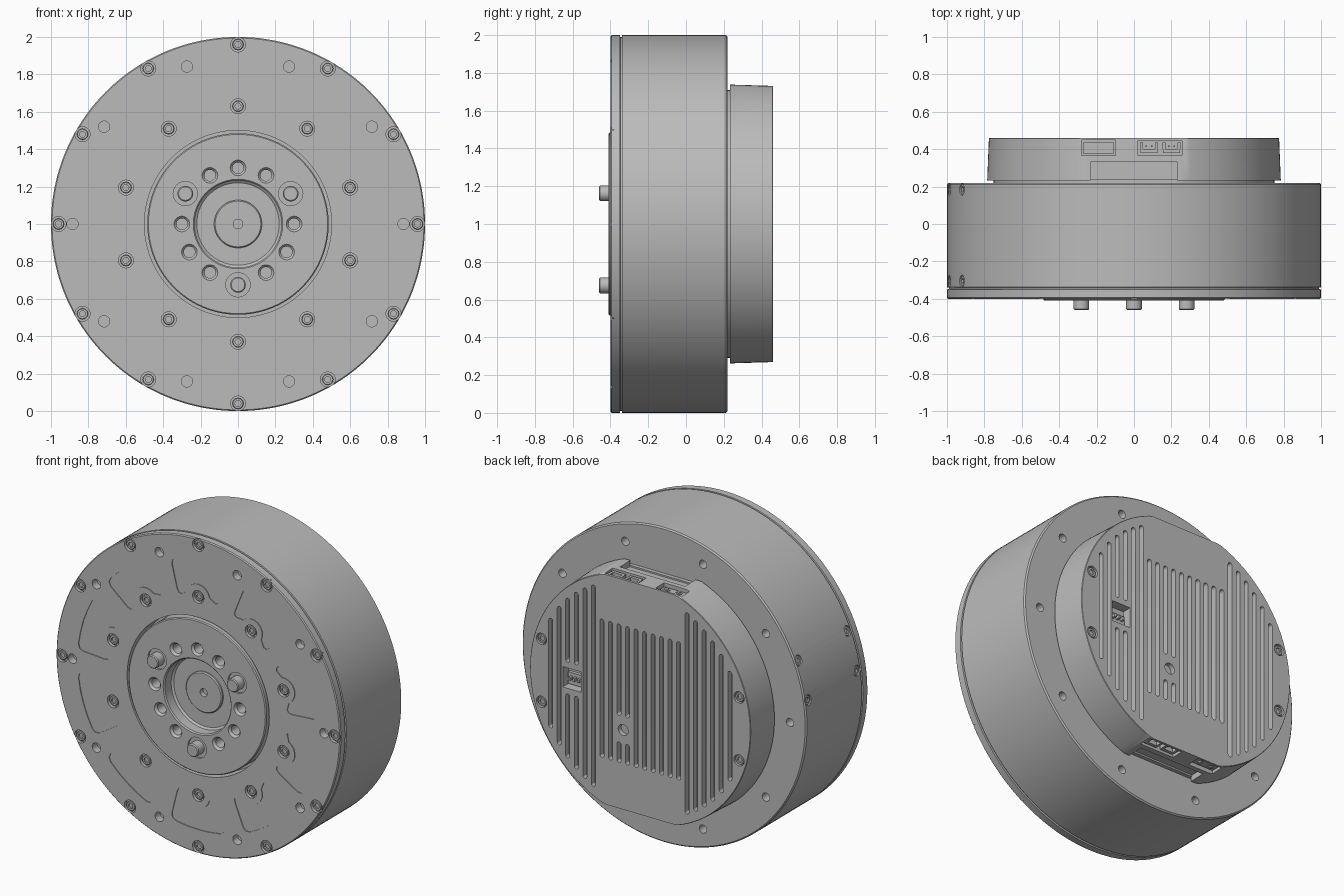
import bpy, bmesh, math
from math import cos, sin, radians, sqrt, pi
from mathutils import Matrix, Vector

if "Cube" in bpy.data.objects:
    bpy.data.objects.remove(bpy.data.objects["Cube"])

GREY = (0.5, 0.5, 0.5, 1)
metal = bpy.data.materials.new("machined_grey")
metal.use_nodes = True
metal.diffuse_color = GREY
metal.node_tree.nodes["Principled BSDF"].inputs["Base Color"].default_value = GREY

FRONT, DISC, BACK = -0.40, -0.41, 0.46
LIFT = Matrix.Translation((0, 0, 1))


# ---------- helpers: the motor axis is y, local +y points into the material ----------
def lathe(bm, profile, m=Matrix(), segs=24):
    rings = []
    for r, y in profile:
        if r == 0:
            rings.append([bm.verts.new(m @ Vector((0, y, 0)))] * segs)
        else:
            rings.append([bm.verts.new(m @ Vector((r * cos(2 * pi * i / segs), y, r * sin(2 * pi * i / segs))))
                          for i in range(segs)])
    for a, b in zip(rings, rings[1:]):
        for i in range(segs):
            j = (i + 1) % segs
            corners = list(dict.fromkeys([a[i], a[j], b[j], b[i]]))
            bm.faces.new(corners)


def prism(bm, outline, y0, y1, m=Matrix()):
    ends = [[bm.verts.new(m @ Vector((x, y, z))) for x, z in outline] for y in (y0, y1)]
    bm.faces.new(ends[0])
    bm.faces.new(ends[1])
    for i in range(len(outline)):
        j = (i + 1) % len(outline)
        bm.faces.new((ends[0][i], ends[0][j], ends[1][j], ends[1][i]))


def block(bm, xs, ys, zs):
    prism(bm, [(xs[0], zs[0]), (xs[1], zs[0]), (xs[1], zs[1]), (xs[0], zs[1])], *ys)


def stadium(x, z0, z1, r):
    top = [(x + r * cos(pi * i / 8), z1 - r + r * sin(pi * i / 8)) for i in range(9)]
    return top + [(2 * x - px, z0 + z1 - pz) for px, pz in top]


def polar(r, deg):
    return r * cos(radians(deg)), r * sin(radians(deg))


def front_at(r, deg, y=FRONT):
    x, z = polar(r, deg)
    return Matrix.Translation((x, y, z))


def back_at(x, z, y=BACK):
    return Matrix.Translation((x, y, z)) @ Matrix.Rotation(pi, 4, 'Z')


def side_at(deg, y, r=1.0):
    x, z = polar(r, deg)
    return (Matrix.Translation((x, y, z)) @ Matrix.Rotation(-radians(deg), 4, 'Y')
            @ Matrix.Rotation(pi / 2, 4, 'Z'))


def hole(bm, r, depth, m):
    lathe(bm, [(0, -0.02), (r, -0.02), (r, depth), (0, depth)], m)


def finish(name, bm, cutter=None):
    objs = []
    for label, b in ((name, bm), (name + "_cutter", cutter)):
        if b is None:
            continue
        bmesh.ops.recalc_face_normals(b, faces=b.faces)
        b.transform(LIFT)
        me = bpy.data.meshes.new(label)
        b.to_mesh(me)
        b.free()
        ob = bpy.data.objects.new(label, me)
        bpy.context.collection.objects.link(ob)
        me.materials.append(metal)
        objs.append(ob)
    bpy.ops.object.select_all(action='DESELECT')
    ob = objs[0]
    bpy.context.view_layer.objects.active = ob
    ob.select_set(True)
    if cutter is not None:
        mod = ob.modifiers.new("cuts", 'BOOLEAN')
        mod.operation, mod.solver, mod.object = 'DIFFERENCE', 'EXACT', objs[1]
        bpy.ops.object.modifier_apply(modifier=mod.name)
        bpy.data.objects.remove(objs[1])
    bpy.ops.object.shade_smooth_by_angle(angle=radians(30))
    return ob


# ---------- where the screws sit ----------
outer_screws = [front_at(0.96, 30 * i) for i in range(12)]
inner_screws = [front_at(0.63, 36 * i + 18) for i in range(10)]
side_screws = [side_at(a, y) for a in (157, 171) for y in (-0.305, 0.185)]
cover_screws = [back_at(x, z) for x in (-0.695, 0.695) for z in (-0.2, 0.2)]

# ---------- housing with front plate, groove and rear ring ----------
housing, cuts = bmesh.new(), bmesh.new()
lathe(housing, [(0, -0.3), (0.5, -0.3), (0.5, FRONT), (0.994, FRONT), (1, -0.394), (1, -0.35), (0.99, -0.348),
                (0.99, -0.34), (1, -0.338), (1, 0.212), (0.992, 0.22), (0.76, 0.22), (0.76, 0.215), (0, 0.215)],
      segs=160)
for m in outer_screws + inner_screws + side_screws:
    hole(cuts, 0.04 if m not in side_screws else 0.032, 0.02, m)
for i in range(10):
    hole(cuts, 0.03, 0.05, front_at(0.885, 36 * i))
    x, z = polar(0.885, 36 * i)
    hole(cuts, 0.026, 0.08, back_at(x, z, 0.22))

# shallow pockets around the inner screws
right = [(0.85, 0), (0.85, 5), (0.85, 10.5), (0.84, 12.4), (0.815, 13.2), (0.66, 13), (0.638, 12.4), (0.63, 11)]
half = [(r * sin(radians(a)), r * cos(radians(a))) for r, a in right]
half += [(0.08 * cos(radians(a)), 0.63 + 0.08 * sin(radians(a))) for a in (10, 30, 50, 70, 90)]
pocket = half + [(-x, z) for x, z in reversed(half[1:-1])]
for i in range(10):
    prism(cuts, pocket, FRONT - 0.01, FRONT + 0.005, Matrix.Rotation(radians(36 * i), 4, 'Y'))
finish("housing", housing, cuts)

# ---------- output flange with bore, bolt circle and pins ----------
flange, cuts, pins = bmesh.new(), bmesh.new(), bmesh.new()
lathe(flange, [(0, -0.315), (0.025, -0.315), (0.025, -0.345), (0.122, -0.345), (0.128, -0.339), (0.128, -0.33),
               (0.22, -0.33), (0.232, -0.34), (0.232, -0.403), (0.239, DISC), (0.479, DISC), (0.485, -0.404),
               (0.485, -0.29), (0, -0.29)], segs=128)
for i in range(12):
    if i % 4 == 1:
        m = front_at(0.325, 30 * i, DISC)
        hole(cuts, 0.065, 0.012, m)
        lathe(pins, [(0, -0.05), (0.036, -0.05), (0.042, -0.044), (0.042, 0.03), (0, 0.03)], m)
    else:
        lathe(cuts, [(0, -0.01), (0.042, -0.01), (0.042, 0), (0.03, 0.014), (0.03, 0.08), (0, 0.08)],
              front_at(0.3, 30 * i, DISC))
finish("output_flange", flange, cuts)
finish("locating_pins", pins)

# ---------- rear cover: round with flat top and bottom ----------
cover, cuts = bmesh.new(), bmesh.new()
lathe(cover, [(0, 0.232), (0.785, 0.232), (0.776, 0.457), (0.773, BACK), (0, BACK)], segs=160)
for v in cover.verts:
    flat = 0.738 - (v.co.y - 0.232) * 0.03
    v.co.z = max(-flat, min(flat, v.co.z))

# vent slots, parted around the window and the round hole
for i in range(22):
    x = 0.63 - 0.06 * i
    reach = 0.44 if 6 <= i <= 15 else sqrt(0.72 ** 2 - x * x)
    spans = [(-reach, reach)]
    if i in (2, 3):
        spans = [(-reach, -0.1), (0.1, reach)]
    elif i in (8, 9):
        spans = [(-reach, -0.31), (-0.14, reach)]
    for z0, z1 in spans:
        prism(cuts, stadium(x, z0, z1, 0.014), BACK - 0.035, BACK + 0.02)
block(cuts, (0.415, 0.545), (0.40, 0.48), (-0.065, 0.065))
hole(cuts, 0.035, 0.03, back_at(0.12, -0.225))
for m in cover_screws:
    hole(cuts, 0.036, 0.02, m)

# cable notch and connector openings on both flats
connectors = bmesh.new()
for s in (1, -1):
    block(cuts, (-0.23, 0.23), (0.2, 0.335), (s * 0.70, s * 0.8))
    prism(cuts, [(-0.28, s * 0.66), (-0.1, s * 0.66), (-0.1, s * 0.8), (-0.28, s * 0.8)], 0.365, 0.448)
    block(cuts, (0.02, 0.26), (0.37, 0.445), (s * 0.66, s * 0.8))
    block(connectors, (-0.27, -0.11), (0.374, 0.439), (s * 0.65, s * 0.715))
    for x in (-0.232, -0.148):
        lathe(connectors, [(0, -0.012), (0.012, -0.012), (0.012, -0.004), (0.022, -0.004), (0.022, 0.02), (0, 0.02)],
              Matrix.Translation((x, 0.407, s * 0.715)) @ Matrix.Rotation(s * -pi / 2, 4, 'X'))
    for x in (0.08, 0.2):
        block(connectors, (x - 0.045, x + 0.045), (0.38, 0.40), (s * 0.65, s * 0.725))
        for dx in (-0.04, 0.04):
            block(connectors, (x + dx - 0.008, x + dx + 0.008), (0.40, 0.435), (s * 0.65, s * 0.725))
        for dx in (-0.015, 0.015):
            block(connectors, (x + dx - 0.004, x + dx + 0.004), (0.412, 0.42), (s * 0.65, s * 0.71))
finish("rear_cover", cover, cuts)
finish("connectors", connectors)

# ---------- spacer under the cover ----------
spacer = bmesh.new()
lathe(spacer, [(0, 0.2), (0.75, 0.2), (0.75, 0.24), (0, 0.24)], segs=128)
for v in spacer.verts:
    v.co.z = max(-0.71, min(0.71, v.co.z))
finish("cover_spacer", spacer)

# ---------- switch inside the rear window ----------
switch = bmesh.new()
block(switch, (0.425, 0.535), (0.39, 0.42), (-0.055, 0.02))
for i in range(3):
    x = 0.45 + 0.03 * i
    block(switch, (x - 0.007, x + 0.007), (0.41, 0.445), (-0.02, 0.0))
finish("window_switch", switch)

# ---------- socket head screws ----------
screws = bmesh.new()
for m in outer_screws + inner_screws + side_screws + cover_screws:
    lathe(screws, [(0, 0.015), (0.016, 0.015), (0.016, 0.005), (0.027, 0.005), (0.03, 0.008), (0.03, 0.023),
                   (0, 0.023)], m, 12)
finish("screws", screws)
